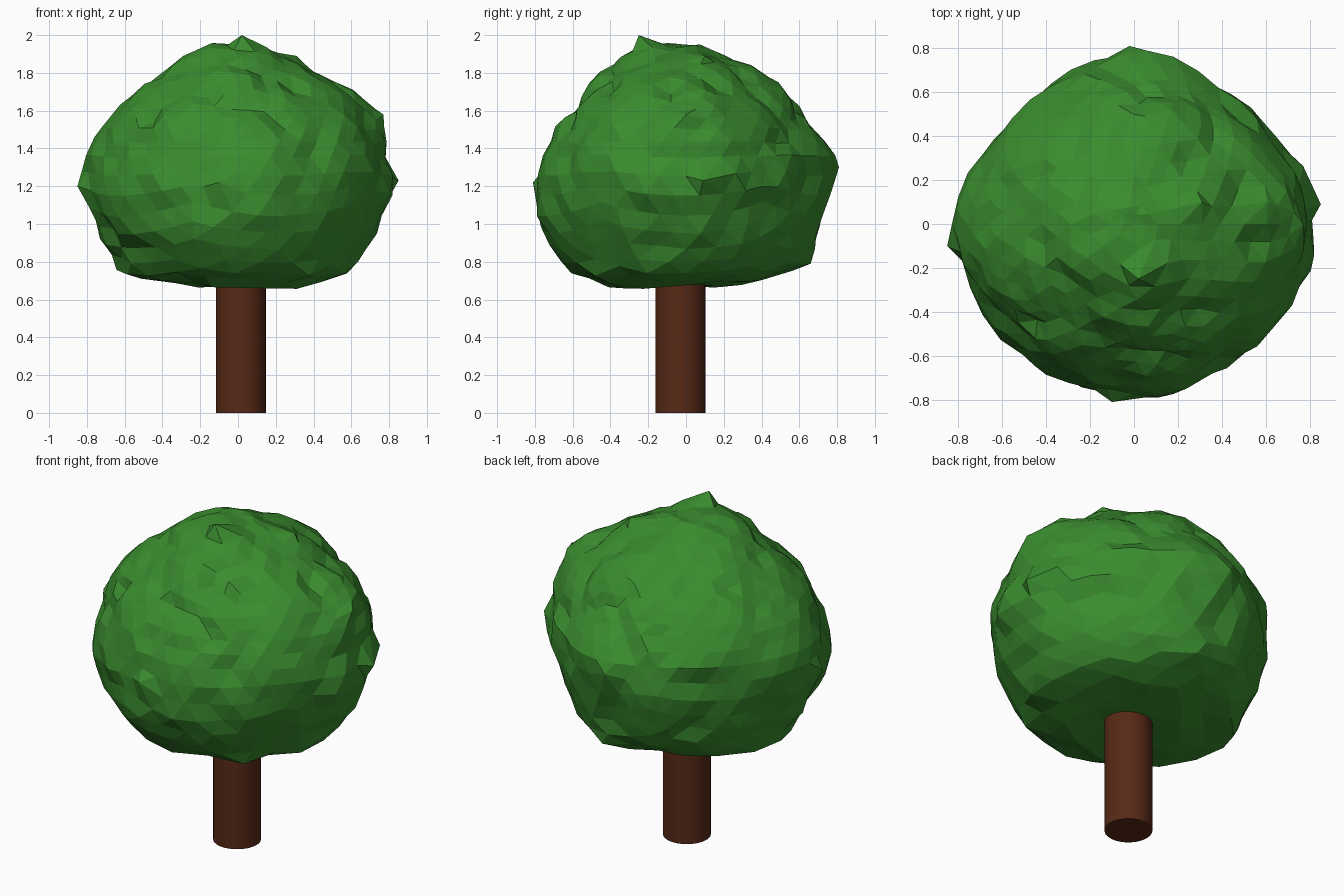
import bpy, bmesh, math, random
from mathutils import Vector, noise

if "Cube" in bpy.data.objects:
    bpy.data.objects.remove(bpy.data.objects["Cube"])

random.seed(7)


def material(name, colour):
    m = bpy.data.materials.new(name)
    m.diffuse_color = (*colour, 1)
    m.use_nodes = True
    m.node_tree.nodes["Principled BSDF"].inputs["Base Color"].default_value = m.diffuse_color
    return m


# Trunk
bpy.ops.mesh.primitive_cylinder_add(vertices=32, radius=0.132, depth=0.8, location=(0.015, -0.03, 0.4))
trunk = bpy.context.object
trunk.name = "trunk"
trunk.data.materials.append(material("bark", (0.095, 0.022, 0.008)))
bpy.ops.object.shade_smooth_by_angle()

# Crown outline: height, then reach to the right, back, left and front
OUTLINE = [
    (0.68, 0.00, 0.00, 0.00, 0.00), (0.68, 0.33, 0.30, 0.32, 0.42),
    (0.74, 0.60, 0.58, 0.60, 0.60), (0.85, 0.68, 0.67, 0.67, 0.69),
    (1.00, 0.76, 0.71, 0.75, 0.78), (1.20, 0.83, 0.77, 0.82, 0.80),
    (1.37, 0.80, 0.77, 0.79, 0.74), (1.50, 0.77, 0.67, 0.73, 0.67),
    (1.60, 0.72, 0.61, 0.65, 0.60), (1.70, 0.58, 0.53, 0.53, 0.52),
    (1.80, 0.40, 0.39, 0.41, 0.43), (1.88, 0.27, 0.23, 0.30, 0.34),
    (1.94, 0.10, 0.09, 0.12, 0.24), (1.95, 0.00, 0.00, 0.00, 0.00)]


def leaf_point(n):
    """Move a point of the unit sphere onto the ragged crown outline."""
    t = math.acos(max(-1, min(1, -n.z))) / math.pi * (len(OUTLINE) - 1)
    i = min(int(t), len(OUTLINE) - 2)
    z, right, back, left, front = (a + (b - a) * (t - i) for a, b in zip(OUTLINE[i], OUTLINE[i + 1]))
    angle = math.atan2(n.y, n.x)
    c, s = math.cos(angle), math.sin(angle)
    side = right if c > 0 else left
    depth = back if s > 0 else front
    pinch = 0.08 if s > 0 else 0.02
    r = (side * c * c + depth * s * s) * (1 - pinch * math.sin(2 * angle) ** 2)
    p = Vector((r * c, r * s, z))
    # Rounded clumps with creases between them, plus small ragged leaves
    d = noise.voronoi(p * 2.4)[0]
    crease = 0.022 - 0.045 * (d[0] / max(d[1], 0.01)) ** 3
    ragged = 0.006 if p.y > 0 else 0.012
    p += (p - Vector((0, 0, 1.2))).normalized() * (crease * min(1, r / 0.3) + random.uniform(-ragged, ragged))
    p.x = max(-0.83, min(0.83, p.x))
    p.y = max(-0.79, min(0.79, p.y))
    return p


# Crown
bm = bmesh.new()
bmesh.ops.create_icosphere(bm, subdivisions=4, radius=1)
for v in bm.verts:
    v.co = leaf_point(v.co.copy())

# Pointed leaf clumps that reach the outermost limits
for tip in ((0.02, -0.25, 2.0), (-0.02, 0.81, 1.3), (-0.85, -0.1, 1.2), (0.85, 0.09, 1.23),
            (-0.1, -0.81, 1.22), (0.77, 0.0, 1.58), (0.31, 0.1, 1.89), (0.61, 0.1, 1.71),
            (0.05, 0.49, 1.75), (0.05, 0.65, 1.53), (0.1, 0.66, 0.79), (-0.76, 0.0, 1.46)):
    tip = Vector(tip)
    min(bm.verts, key=lambda v: (v.co - tip).length).co = tip
mesh = bpy.data.meshes.new("crown")
bm.to_mesh(mesh)
bm.free()
crown = bpy.data.objects.new("crown", mesh)
bpy.context.collection.objects.link(crown)
mesh.materials.append(material("leaves", (0.042, 0.26, 0.028)))
